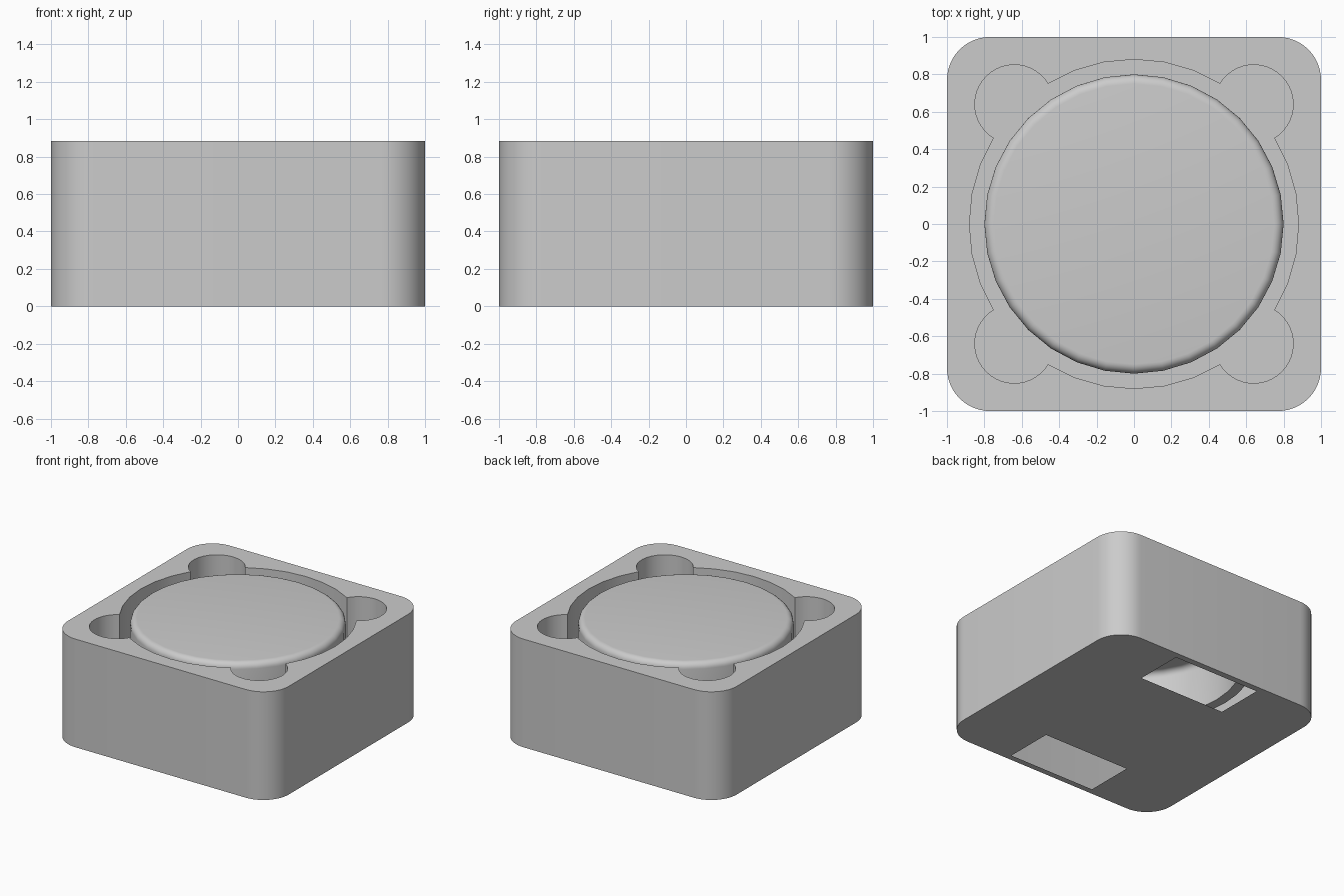
import bpy, bmesh
from math import sin, cos, pi, radians, atan2, hypot

cube = bpy.data.objects.get("Cube")
if cube:
    bpy.data.objects.remove(cube, do_unlink=True)

HEIGHT, FLOOR = 0.885, 0.5        # overall height, pocket floor level
CORE_R, GROOVE_R, FILLET = 0.8, 0.88, 0.05
HOLE_C, HOLE_R = 0.64, 0.208

grey = bpy.data.materials.new("light_grey")
grey.use_nodes = True
colour = (0.6, 0.6, 0.6, 1)
grey.diffuse_color = colour
grey.node_tree.nodes["Principled BSDF"].inputs["Base Color"].default_value = colour


def arc(cx, cy, r, start, end, steps):
    return [(cx + r * cos(start + (end - start) * i / steps),
             cy + r * sin(start + (end - start) * i / steps)) for i in range(steps + 1)]


def circle(r):
    return arc(0, 0, r, 0, 2 * pi, 32)[:-1]


def ring(bm, points, z):
    return [bm.verts.new((x, y, z)) for x, y in points]


def wall(bm, low, high, outward=True):
    n = len(low)
    for i in range(n):
        j = (i + 1) % n
        quad = [low[i], low[j], high[j], high[i]]
        bm.faces.new(quad if outward else quad[::-1])


def cap(bm, loops, up):
    """Fill the first loop, leaving the other loops as openings."""
    edges = []
    for loop in loops:
        for a, b in zip(loop, loop[1:] + loop[:1]):
            edges.append(bm.edges.get((a, b)) or bm.edges.new((a, b)))
    made = bmesh.ops.triangle_fill(bm, edges=edges, use_beauty=True)
    for face in [g for g in made["geom"] if isinstance(g, bmesh.types.BMFace)]:
        face.normal_update()
        if (face.normal.z > 0) != up:
            face.normal_flip()


def finish(bm, name):
    mesh = bpy.data.meshes.new(name)
    bm.to_mesh(mesh)
    bm.free()
    mesh.materials.append(grey)
    obj = bpy.data.objects.new(name, mesh)
    bpy.context.collection.objects.link(obj)
    bpy.ops.object.select_all(action="DESELECT")
    obj.select_set(True)
    bpy.context.view_layer.objects.active = obj
    bpy.ops.object.shade_smooth_by_angle(angle=radians(30))
    return obj


# Rounded square outline and lobed pocket outline, one quarter turn at a time
corner_r = 0.23
square, pocket = [], []
meet = radians(31.5)                       # where the groove meets a corner hole
px, py = GROOVE_R * cos(meet), GROOVE_R * sin(meet)
lobe_start = atan2(py - HOLE_C, px - HOLE_C)
lobe_end = pi / 2 - lobe_start
lobe_r = hypot(px - HOLE_C, py - HOLE_C)
for k in range(4):
    turn = k * pi / 2
    c, s = round(cos(turn)), round(sin(turn))
    quarter = arc(1 - corner_r, 1 - corner_r, corner_r, 0, pi / 2, 12)
    lobed = arc(0, 0, GROOVE_R, -meet, meet, 6)
    lobed += arc(HOLE_C, HOLE_C, lobe_r, lobe_start, lobe_end, 24)[1:-1]
    square += [(x * c - y * s, x * s + y * c) for x, y in quarter]
    pocket += [(x * c - y * s, x * s + y * c) for x, y in lobed]

# Hollow housing with the lobed pocket and two openings underneath
bm = bmesh.new()
base, rim = ring(bm, square, 0), ring(bm, square, HEIGHT)
pocket_low, pocket_top = ring(bm, pocket, FLOOR), ring(bm, pocket, HEIGHT)
core_hole = ring(bm, circle(CORE_R), FLOOR)
openings = []
for side in (-1, 1):
    y0, y1 = sorted((side * 0.55, side * 0.95))
    openings.append(ring(bm, [(-0.39, y0), (0.39, y0), (0.39, y1), (-0.39, y1)], 0))
wall(bm, base, rim)
wall(bm, pocket_low, pocket_top, outward=False)
cap(bm, [rim, pocket_top], True)
cap(bm, [pocket_low, core_hole], True)
cap(bm, [base] + openings, False)
finish(bm, "housing")

# Round core with a filleted top edge, open at the bottom
bm = bmesh.new()
profile = [(CORE_R, FLOOR)]
profile += arc(CORE_R - FILLET, HEIGHT - FILLET, FILLET, 0, pi / 2, 6)
rings = [ring(bm, circle(r), z) for r, z in profile]
for low, high in zip(rings, rings[1:]):
    wall(bm, low, high)
bm.faces.new(rings[-1])
finish(bm, "core")
